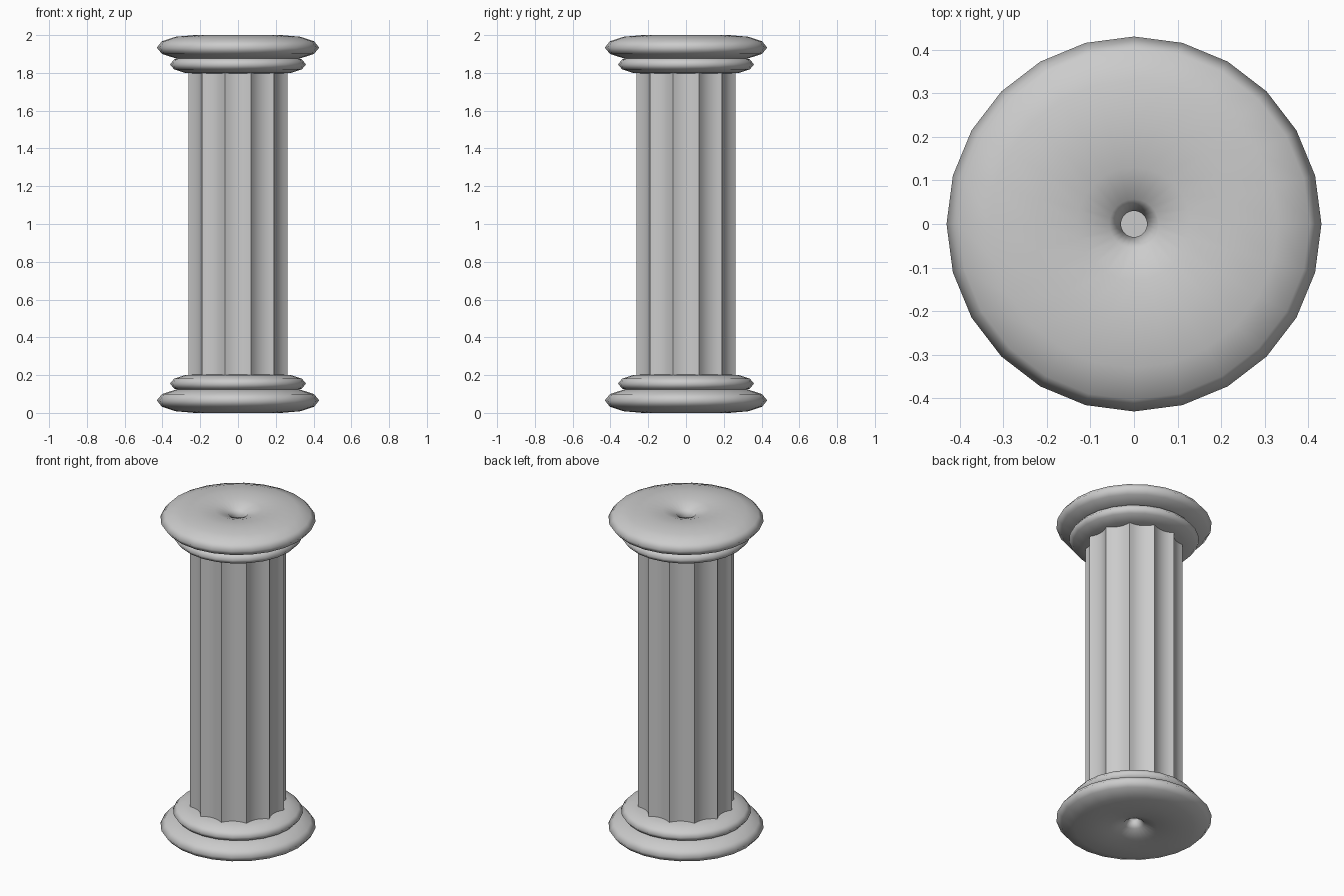
import bpy, bmesh, math

if "Cube" in bpy.data.objects:
    bpy.data.objects.remove(bpy.data.objects["Cube"])

RIDGE_R, FLUTE_R = 0.27, 0.242   # shaft radius at ridges and in the flutes
FLUTES, STEPS = 12, 6


def ring(name, major, minor, half_height, z):
    """Flattened torus moulding."""
    bpy.ops.mesh.primitive_torus_add(major_segments=24, minor_segments=12,
                                     major_radius=major, minor_radius=minor,
                                     location=(0, 0, z))
    ob = bpy.context.object
    ob.name = name
    ob.scale.z = half_height / minor
    bpy.ops.object.transform_apply(location=False, rotation=False, scale=True)
    bpy.ops.object.shade_smooth()
    return ob


# Base and capital mouldings, mirrored about mid height
for part, flip in (("base", False), ("capital", True)):
    for size, major, minor, h, z in (("large", 0.23, 0.20, 0.066, 0.066),
                                     ("small", 0.20, 0.16, 0.052, 0.155)):
        ring(f"{part}_{size}_ring", major, minor, h, 2 - z if flip else z)

# Fluted shaft: concave arcs between twelve sharp ridges
chord_mid = RIDGE_R * math.cos(math.pi / FLUTES)
half_chord = RIDGE_R * math.sin(math.pi / FLUTES)
sag = chord_mid - FLUTE_R
arc_r = (half_chord ** 2 + sag ** 2) / (2 * sag)
centre = FLUTE_R + arc_r
half_angle = math.asin(half_chord / arc_r)

bm = bmesh.new()
outline = []
for i in range(FLUTES):
    a = 2 * math.pi * i / FLUTES
    for j in range(STEPS):
        t = half_angle * (2 * j / STEPS - 1)
        u, v = centre - arc_r * math.cos(t), arc_r * math.sin(t)
        outline.append(bm.verts.new((u * math.cos(a) - v * math.sin(a),
                                     u * math.sin(a) + v * math.cos(a), 0.15)))
face = bm.faces.new(outline)
top = bmesh.ops.extrude_face_region(bm, geom=[face])["geom"]
bmesh.ops.translate(bm, vec=(0, 0, 1.7),
                    verts=[g for g in top if isinstance(g, bmesh.types.BMVert)])
# Make sure the bottom cap exists
if not any(all(v.co.z < 0.2 for v in f.verts) for f in bm.faces):
    bm.faces.new(outline)
bmesh.ops.recalc_face_normals(bm, faces=bm.faces)
mesh = bpy.data.meshes.new("shaft")
bm.to_mesh(mesh)
bm.free()
shaft = bpy.data.objects.new("shaft", mesh)
bpy.context.collection.objects.link(shaft)
bpy.ops.object.select_all(action='DESELECT')
shaft.select_set(True)
bpy.context.view_layer.objects.active = shaft
bpy.ops.object.shade_smooth_by_angle(angle=math.radians(30))
